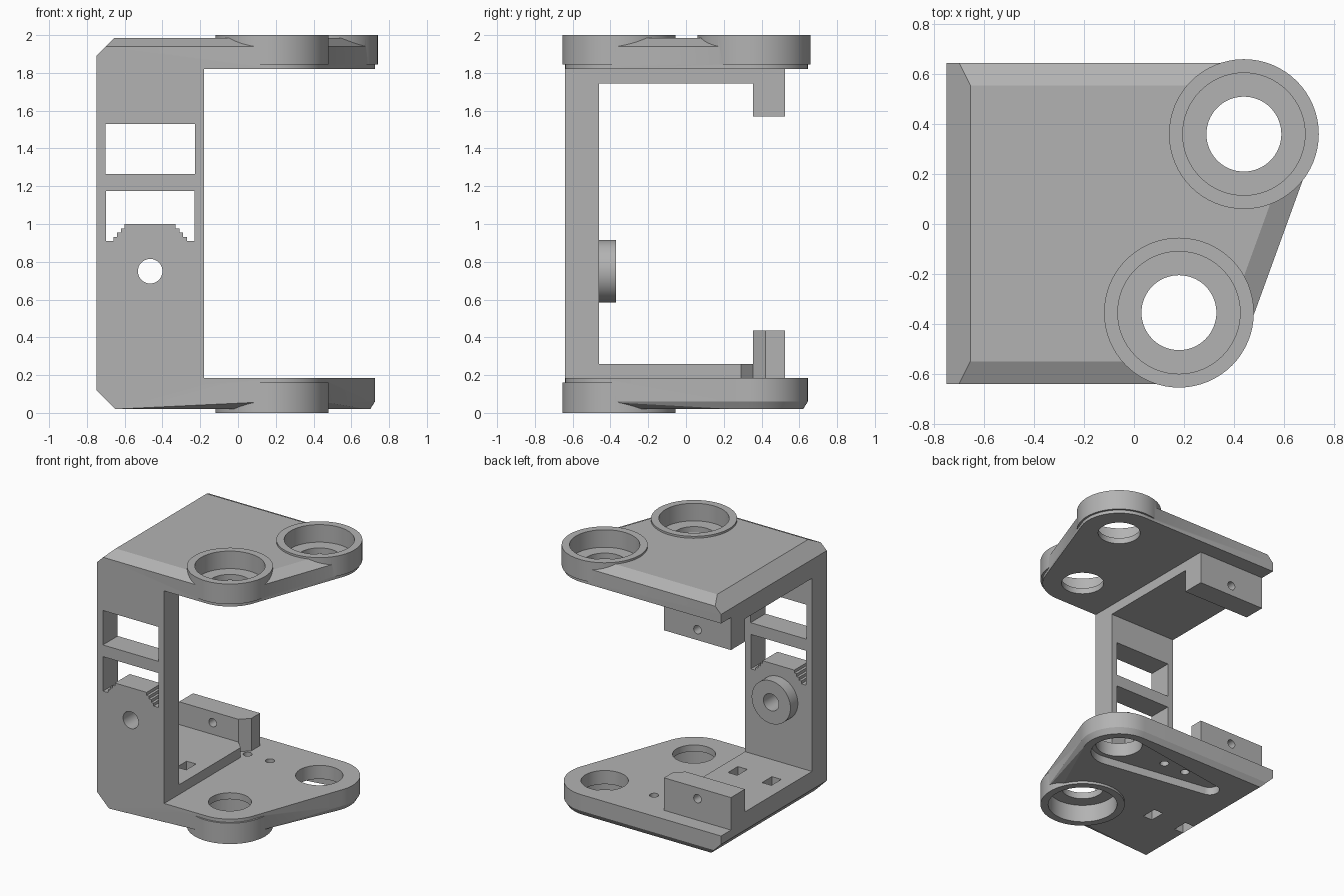
import bpy, bmesh, math
from mathutils import Vector

cube = bpy.data.objects.get("Cube")
if cube:
    bpy.data.objects.remove(cube, do_unlink=True)

grey = bpy.data.materials.new("plain_grey")
grey.use_nodes = True
colour = (0.45, 0.45, 0.45, 1)
grey.diffuse_color = colour
grey.node_tree.nodes["Principled BSDF"].inputs["Base Color"].default_value = colour

REAR = (0.44, 0.36)
FRONT = (0.18, -0.355)
LEFT, RIGHT = -0.75, -0.18
MID = (LEFT + RIGHT) / 2


def make(name, bm):
    bmesh.ops.recalc_face_normals(bm, faces=bm.faces)
    mesh = bpy.data.meshes.new(name)
    bm.to_mesh(mesh)
    bm.free()
    ob = bpy.data.objects.new(name, mesh)
    bpy.context.collection.objects.link(ob)
    mesh.materials.append(grey)
    return ob


def hull(name, points):
    bm = bmesh.new()
    for p in points:
        bm.verts.new(p)
    bmesh.ops.convex_hull(bm, input=bm.verts[:])
    loose = [v for v in bm.verts if not v.link_faces]
    bmesh.ops.delete(bm, geom=loose, context='VERTS')
    bmesh.ops.dissolve_limit(bm, angle_limit=0.005, verts=bm.verts[:], edges=bm.edges[:])
    return make(name, bm)


def prism(name, outline, start, end, place):
    """Extrude a 2D outline; place turns (u, v, depth) into a position."""
    bm = bmesh.new()
    face = bm.faces.new([bm.verts.new(place(u, v, start)) for u, v in outline])
    out = bmesh.ops.extrude_face_region(bm, geom=[face])
    move = Vector(place(0, 0, end)) - Vector(place(0, 0, start))
    verts = [g for g in out["geom"] if isinstance(g, bmesh.types.BMVert)]
    bmesh.ops.translate(bm, verts=verts, vec=move)
    return make(name, bm)


def upright(u, v, d):
    return (u, v, d)


def along_y(u, v, d):
    return (u, d, v)


def circle(centre, r, n=64):
    return [(centre[0] + r * math.cos(math.tau * i / n),
             centre[1] + r * math.sin(math.tau * i / n)) for i in range(n)]


def cylinder(centre, r, start, end, place=upright):
    return prism("cylinder", circle(centre, r), start, end, place)


def box(x, y, z):
    return hull("box", [(a, b, c) for a in x for b in y for c in z])


def combine(ob, others, operation):
    for other in others:
        mod = ob.modifiers.new("cut", 'BOOLEAN')
        mod.operation, mod.solver, mod.object = operation, 'EXACT', other
        bpy.ops.object.select_all(action='DESELECT')
        bpy.context.view_layer.objects.active = ob
        ob.select_set(True)
        bpy.ops.object.modifier_apply(modifier=mod.name)
        bpy.data.objects.remove(other, do_unlink=True)


def layer(z, x, y_front, y_back, r_front, r_rear):
    """Plate outline points at one height."""
    flat = [(x, y_front), (x, y_back)] + circle(FRONT, r_front) + circle(REAR, r_rear)
    return [(u, v, z) for u, v in flat]


# Upper plate: bevelled slab, two bearing rings, pad and screw block
body = (-0.64, 0.645, 0.285, 0.285)
upper = hull("upper_plate", layer(1.82, LEFT, *body) + layer(1.94, -0.70, *body)
             + [(LEFT, -0.64, 1.89), (LEFT, 0.645, 1.89)]
             + layer(1.985, -0.655, -0.55, 0.555, 0.195, 0.195))
combine(upper, [cylinder(c, 0.30, 1.845, 2.0) for c in (FRONT, REAR)]
        + [box((LEFT, RIGHT), (-0.64, 0.525), (1.745, 1.83)),
           box((LEFT, RIGHT), (0.355, 0.525), (1.57, 1.78))], 'UNION')
combine(upper, [cylinder(c, 0.245, 1.865, 2.1) for c in (FRONT, REAR)]
        + [cylinder(c, 0.15, 1.7, 2.1) for c in (FRONT, REAR)]
        + [cylinder((MID, 1.65), 0.032, 0.3, 0.6, along_y)], 'DIFFERENCE')

# Lower plate: slab with one ring underneath, pad and screw block
lower = hull("lower_plate", layer(0.185, LEFT, *body) + layer(0.06, -0.69, *body)
             + [(LEFT, -0.64, 0.12), (LEFT, 0.645, 0.12)]
             + layer(0.02, -0.65, -0.64, 0.62, 0.20, 0.26))
combine(lower, [cylinder(FRONT, 0.30, 0, 0.16),
                box((LEFT, RIGHT), (-0.64, 0.4), (0.15, 0.26)),
                box((LEFT, RIGHT), (0.355, 0.525), (0.15, 0.435))], 'UNION')

# Tapered pocket under the rear hole, and the clearance notch beside the block
pocket = [(u, v, z) for z in (-0.1, 0.08)
          for u, v in circle(REAR, 0.2) + circle((-0.40, 0.36), 0.07)]
notch = prism("notch", circle((RIGHT, 0.355), 0.065, 4), 0.185, 0.6, upright)
combine(lower, [cylinder(FRONT, 0.245, -0.1, 0.135),
                cylinder(FRONT, 0.15, -0.1, 0.4),
                hull("pocket", pocket),
                cylinder(REAR, 0.165, -0.1, 0.4),
                notch,
                cylinder((MID, 0.35), 0.032, 0.3, 0.6, along_y)]
        + [cylinder((x, 0.36), 0.032, -0.1, 0.3) for x in (0.02, -0.17)]
        + [box((x - 0.04, x + 0.04), (-0.23, -0.11), (-0.1, 0.4))
           for x in (MID - 0.145, MID + 0.145)], 'DIFFERENCE')

# Upright wall with a round boss, two windows and a stepped lower sill
wall = box((LEFT, RIGHT), (-0.64, -0.46), (0.26, 1.745))
wall.name = "upright_wall"
combine(wall, [cylinder((MID, 0.75), 0.165, -0.5, -0.37, along_y)], 'UNION')
steps = [(0.235, 0.91), (0.195, 0.91)]
for i in range(4):
    x, z = 0.195 - 0.02 * i, 0.932 + 0.0225 * i
    steps += [(x, z), (x - 0.02, z)]
sill = [(MID - x, z) for x, z in steps] + [(MID + x, z) for x, z in reversed(steps)]
window = sill + [(MID + 0.235, 1.175), (MID - 0.235, 1.175)]
combine(wall, [box((MID - 0.237, MID + 0.237), (-0.8, -0.4), (1.265, 1.53)),
               prism("window", window, -0.8, -0.4, along_y),
               cylinder((MID, 0.75), 0.065, -0.8, -0.2, along_y)], 'DIFFERENCE')

# Smooth round surfaces, keep machined edges crisp
for ob in (upper, lower, wall):
    bpy.ops.object.select_all(action='DESELECT')
    bpy.context.view_layer.objects.active = ob
    ob.select_set(True)
    bpy.ops.object.shade_smooth_by_angle(angle=math.radians(20))
